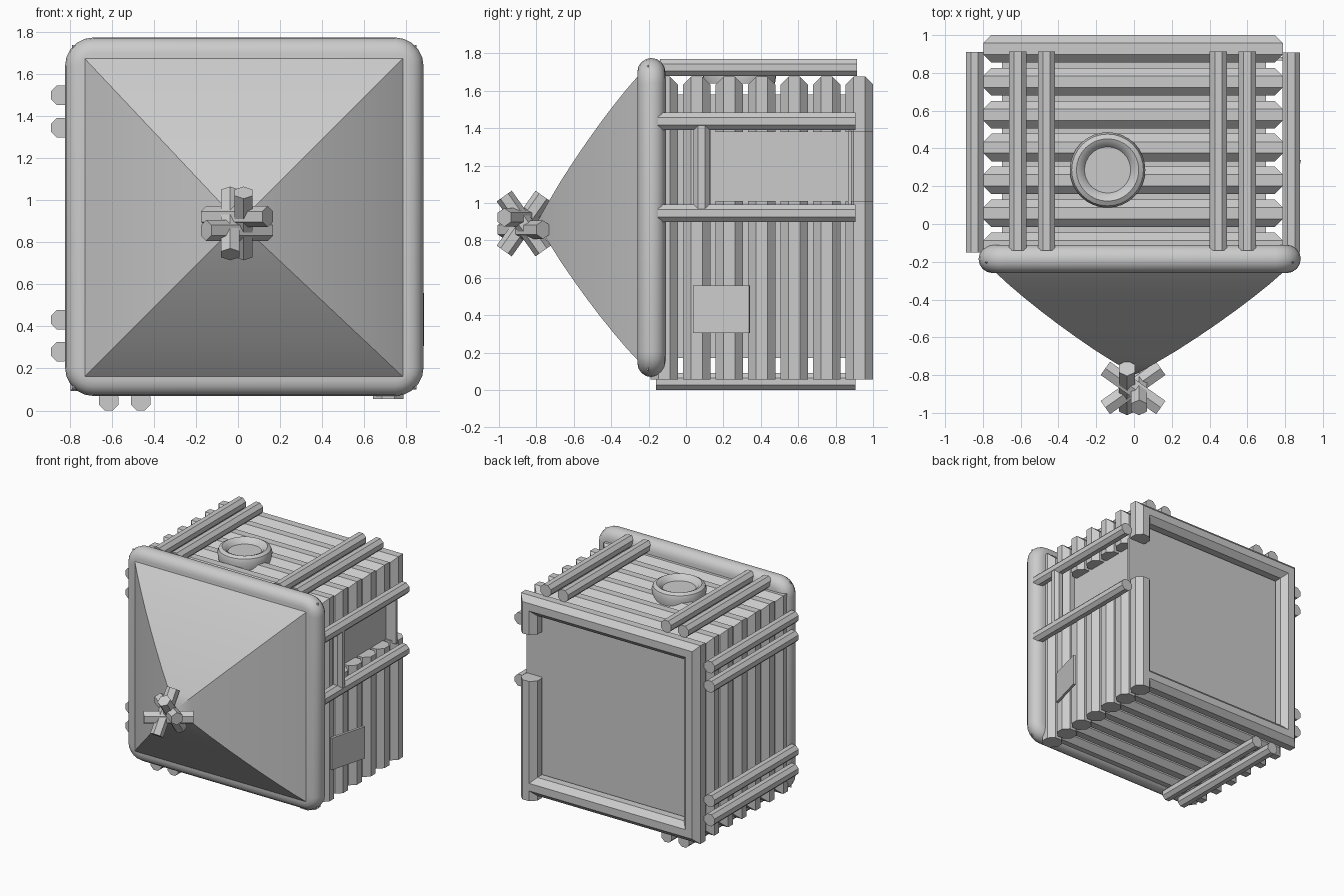
import bpy, bmesh, math
from mathutils import Vector

if "Cube" in bpy.data.objects:
    bpy.data.objects.remove(bpy.data.objects["Cube"])

grey = bpy.data.materials.new("plain grey")
grey.use_nodes = True
grey.diffuse_color = (0.6, 0.6, 0.6, 1)
grey.node_tree.nodes["Principled BSDF"].inputs["Base Color"].default_value = (0.6, 0.6, 0.6, 1)


def make(name, bm, smooth=False):
    bmesh.ops.recalc_face_normals(bm, faces=bm.faces)
    me = bpy.data.meshes.new(name)
    bm.to_mesh(me)
    bm.free()
    me.materials.append(grey)
    ob = bpy.data.objects.new(name, me)
    bpy.context.collection.objects.link(ob)
    if smooth:
        bpy.ops.object.select_all(action="DESELECT")
        ob.select_set(True)
        bpy.context.view_layer.objects.active = ob
        bpy.ops.object.shade_smooth_by_angle(angle=math.radians(35))
    return ob


def skin(bm, rings, caps=True):
    """Join equal-sized point rings with quads and close the ends."""
    loops = [[bm.verts.new(p) for p in ring] for ring in rings]
    n = len(loops[0])
    for a, b in zip(loops, loops[1:]):
        for i in range(n):
            j = (i + 1) % n
            bm.faces.new((a[i], a[j], b[j], b[i]))
    if caps:
        bm.faces.new(loops[0])
        bm.faces.new(loops[-1])


def polygon(apothem, sides):
    r = apothem / math.cos(math.pi / sides)
    return [(r * math.cos((i + 0.5) * math.tau / sides),
             r * math.sin((i + 0.5) * math.tau / sides)) for i in range(sides)]


def rod(name, p, q, apothem, sides=8):
    p, q = Vector(p), Vector(q)
    d = (q - p).normalized()
    up = Vector((0, 1, 0)) if abs(d.z) > 0.9 else Vector((0, 0, 1))
    u = d.cross(up).normalized()
    v = d.cross(u)
    bm = bmesh.new()
    skin(bm, [[c + u * a + v * b for a, b in polygon(apothem, sides)] for c in (p, q)])
    return make(name, bm)


def mitred_rib(name, path, y, apothem):
    """Eight-sided bar along an x-z path with mitred corners."""
    pts = [Vector(p) for p in path]
    dirs = [(b - a).normalized() for a, b in zip(pts, pts[1:])]
    rings = []
    for i, p in enumerate(pts):
        d0, d1 = dirs[max(i - 1, 0)], dirs[min(i, len(dirs) - 1)]
        n0, n1 = Vector((-d0.y, d0.x)), Vector((-d1.y, d1.x))
        m = (n0 + n1) / (1 + n0.dot(n1))
        rings.append([(p.x + m.x * a, y + b, p.y + m.y * a) for a, b in polygon(apothem, 8)])
    bm = bmesh.new()
    skin(bm, rings)
    return make(name, bm)


def box(name, lo, hi):
    bm = bmesh.new()
    bmesh.ops.create_cube(bm, size=1)
    for v in bm.verts:
        v.co = [l + (h - l) * (c + 0.5) for l, h, c in zip(lo, hi, v.co)]
    return make(name, bm)


# Inner hull and back plate
box("inner_hull", (-0.7, -0.2, 0.17), (0.7, 0.87, 1.58))
box("back_plate", (-0.7, 0.865, 0.17), (0.7, 0.885, 1.58))
box("window_back_plate", (0.6, 0.865, 0.99), (0.79, 0.885, 1.385))

# Ribs wrapped round the hull, cut where the side window sits
LEFT, RIGHT, LOW, HIGH = -0.725, 0.715, 0.167, 1.603
for i in range(7):
    y = 0.927 - 0.174 * i
    wrap = [(RIGHT, HIGH), (LEFT, HIGH), (LEFT, LOW), (RIGHT, LOW)]
    if i < 5:
        mitred_rib("rib", [(RIGHT, 1.38)] + wrap, y, 0.073)
        mitred_rib("rib_below_window", [(RIGHT, 0.055), (RIGHT, 1.01)], y, 0.073)
    else:
        mitred_rib("rib", [(RIGHT, 0.055)] + wrap, y, 0.073)

# Rails running front to back
for x in (-0.615, -0.463, 0.447, 0.6):
    rod("roof_rail", (x, -0.14, 1.725), (x, 0.913, 1.725), 0.046)
for x in (-0.615, -0.463):
    rod("floor_rail", (x, -0.16, 0.046), (x, 0.907, 0.046), 0.046)
for z in (1.5, 1.345, 0.432, 0.28):
    rod("right_rail", (-0.844, -0.15, z), (-0.844, 0.91, z), 0.046)
for z in (1.437, 0.945):
    rod("left_rail", (0.832, -0.15, z), (0.832, 0.907, z), 0.046)
rod("left_rail_post", (0.832, 0.083, 0.96), (0.832, 0.083, 1.43), 0.043)

# Slanted panel on the left side
panel = box("side_panel", (-0.01, -0.155, -0.127), (0.01, 0.155, 0.127))
panel.location = (0.835, 0.19, 0.433)
panel.rotation_euler = (0, 0, -math.radians(15))

# Rounded front frame
CX, CZ = 0.03, 0.922


def rounded_square(y, half, corner, steps=5):
    ring = []
    for k in range(4):
        sx, sz = ((1, 1), (-1, 1), (-1, -1), (1, -1))[k]
        for s in range(steps + 1):
            t = (k + s / steps) * math.pi / 2
            ring.append((CX + sx * (half - corner) + corner * math.cos(t), y,
                         CZ + sz * (half - corner) + corner * math.sin(t)))
    return ring


bm = bmesh.new()
rings = []
for s in range(9):
    t = math.pi * s / 8
    out = 0.075 * math.sin(t)
    rings.append(rounded_square(-0.185 + 0.075 * math.cos(t), 0.778 + out, 0.06 + out))
skin(bm, rings)
make("front_frame", bm, True)

# Bulging four-sided nose
bm = bmesh.new()
profile = [(-0.2, 0.82), (-0.25, 0.768), (-0.32, 0.69), (-0.39, 0.605), (-0.46, 0.515),
           (-0.53, 0.42), (-0.6, 0.32), (-0.67, 0.215), (-0.74, 0.1), (-0.795, 0.005)]
skin(bm, [[(CX * h + 0.005 + sx * h, y, 0.895 + 0.03 * h + sz * h)
           for sx, sz in ((1, 1), (-1, 1), (-1, -1), (1, -1))] for y, h in profile])
make("nose", bm, True)

# Crossed six-sided bars at the tip of the nose
tip = Vector((-0.005, -0.868, 0.89))
a, b = 0.18 * 0.816, 0.18 * 0.577
for offset, arm in (((0, 0, -0.033), (a, b, 0)), ((0, 0, 0.033), (a, -b, 0)),
                    ((-0.032, 0, 0), (0, b, a)), ((0.032, 0, 0), (0, -b, a))):
    c = tip + Vector(offset)
    rod("tip_bar", c - Vector(arm), c + Vector(arm), 0.043, 6)

# Round roof hatch: a lathed rim with a flat lid inside
bm = bmesh.new()
rim = [(0.19, 1.64), (0.2, 1.7), (0.19, 1.73), (0.165, 1.745), (0.143, 1.735), (0.122, 1.705)]
skin(bm, [[(-0.14 + r * math.cos(i * math.tau / 32), 0.286 + r * math.sin(i * math.tau / 32), z)
           for i in range(32)] for r, z in rim])
make("roof_hatch", bm, True)
